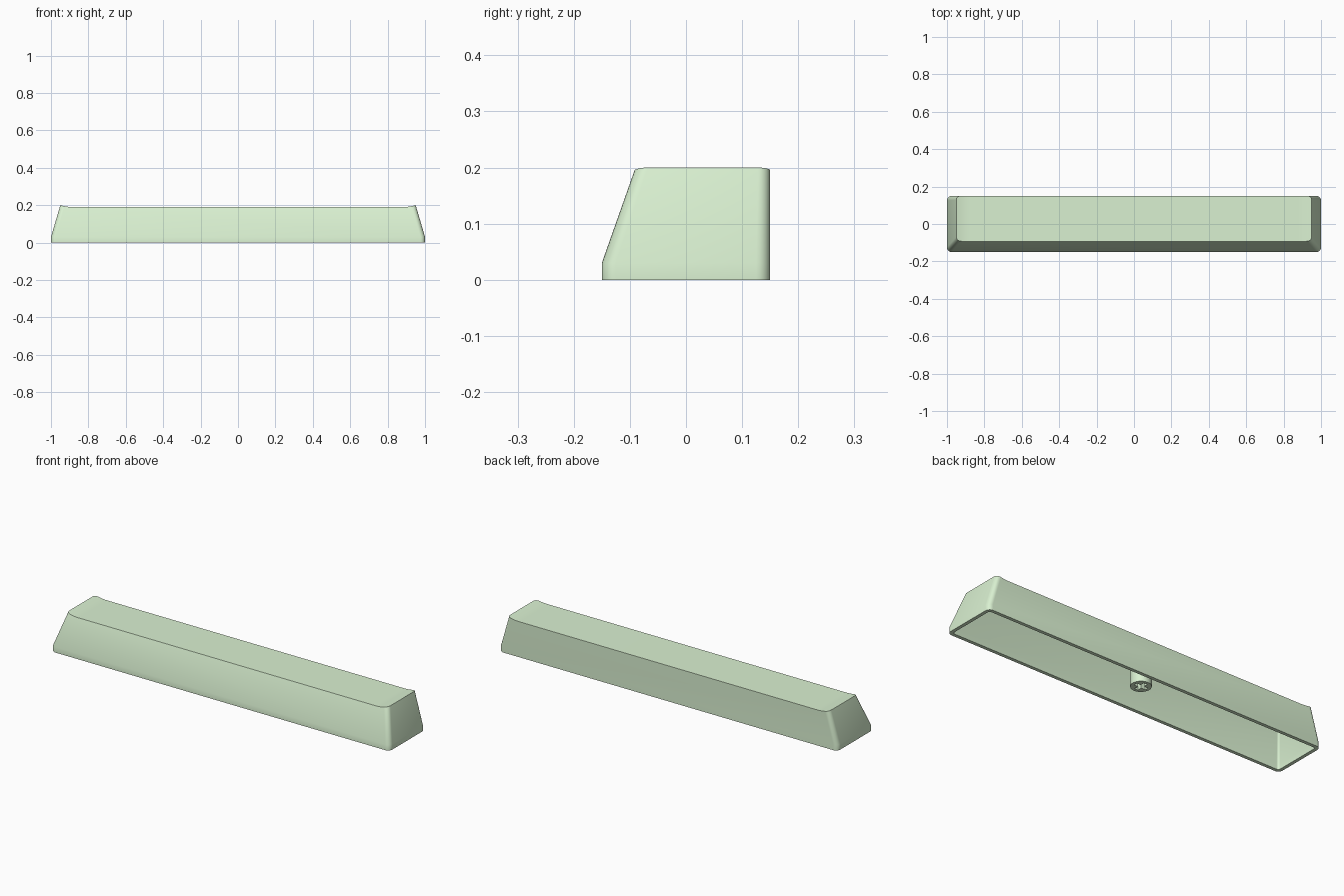
import bpy, bmesh, math
from mathutils import Vector

if "Cube" in bpy.data.objects:
    bpy.data.objects.remove(bpy.data.objects["Cube"])

GREEN = bpy.data.materials.new("pale_green")
GREEN.diffuse_color = (0.70, 0.88, 0.64, 1)
GREEN.use_nodes = True
GREEN.node_tree.nodes["Principled BSDF"].inputs["Base Color"].default_value = GREEN.diffuse_color


def make_object(name, bm):
    bmesh.ops.recalc_face_normals(bm, faces=bm.faces)
    mesh = bpy.data.meshes.new(name)
    bm.to_mesh(mesh)
    bm.free()
    obj = bpy.data.objects.new(name, mesh)
    bpy.context.collection.objects.link(obj)
    mesh.materials.append(GREEN)
    return obj


def rounded_rect(hx, y0, y1, r, z, steps=6):
    corners = [(hx - r, y1 - r, 0), (-hx + r, y1 - r, 90),
               (-hx + r, y0 + r, 180), (hx - r, y0 + r, 270)]
    pts = []
    for cx, cy, start in corners:
        for i in range(steps + 1):
            a = math.radians(start + 90 * i / steps)
            pts.append((cx + r * math.cos(a), cy + r * math.sin(a), z))
    return pts


def loft(name, sections):
    bm = bmesh.new()
    rings = [[bm.verts.new(p) for p in s] for s in sections]
    n = len(rings[0])
    for a, b in zip(rings, rings[1:]):
        for i in range(n):
            j = (i + 1) % n
            bm.faces.new((a[i], a[j], b[j], b[i]))
    bm.faces.new(rings[0])
    bm.faces.new(rings[-1])
    return make_object(name, bm)


def prism(name, points, direction):
    d = Vector(direction)
    return loft(name, [points, [tuple(Vector(p) + d) for p in points]])


def cut(obj, cutter):
    cutter.hide_render = True
    mod = obj.modifiers.new("cut", 'BOOLEAN')
    mod.operation = 'DIFFERENCE'
    mod.solver = 'EXACT'
    mod.object = cutter
    bpy.context.view_layer.objects.active = obj
    bpy.ops.object.modifier_apply(modifier=mod.name)
    bpy.data.objects.remove(cutter)


def smooth(obj):
    bpy.ops.object.select_all(action='DESELECT')
    obj.select_set(True)
    bpy.context.view_layer.objects.active = obj
    bpy.ops.object.shade_smooth_by_angle(angle=math.radians(30))


# Hollow key shell: inner ceiling, down to the rim, then up the outside
T = 0.018
key_shell = loft("key_shell", [
    rounded_rect(0.959 - T, -0.10 + T, 0.15 - T, 0.01, 0.17),
    rounded_rect(1 - T, -0.15 + T, 0.15 - T, 0.012, 0.03),
    rounded_rect(1 - T, -0.15 + T, 0.15 - T, 0.012, 0),
    rounded_rect(1, -0.15, 0.15, 0.025, 0),
    rounded_rect(1, -0.15, 0.15, 0.025, 0.03),
    rounded_rect(0.95, -0.09, 0.15, 0.022, 0.2),
])

# Shallow dish in the top, curling up at both ends
half = [(0.88 + 0.07 * t / 6, 0.19 + 0.0101 * (t / 6) ** 2) for t in range(9)]
profile = [(-x, z) for x, z in reversed(half)] + half
profile = [(-1.0, 0.4)] + profile + [(1.0, 0.4)]
cut(key_shell, prism("dish_cutter", [(x, -0.3, z) for x, z in profile], (0, 0.6, 0)))

# Round switch stem with a plus-shaped socket
SY = 0.05
circle = [(0.05 * math.cos(math.tau * i / 40), SY + 0.05 * math.sin(math.tau * i / 40), 0)
          for i in range(40)]
stem = prism("switch_stem", circle, (0, 0, 0.175))
L, W = 0.034, 0.010
plus = []
for k in range(4):
    c, s = math.cos(k * math.pi / 2), math.sin(k * math.pi / 2)
    for x, y in ((L, -W), (L, W), (W, W)):
        plus.append((c * x - s * y, SY + s * x + c * y, -0.05))
cut(stem, prism("socket_cutter", plus, (0, 0, 0.13)))

for part in (key_shell, stem):
    smooth(part)
